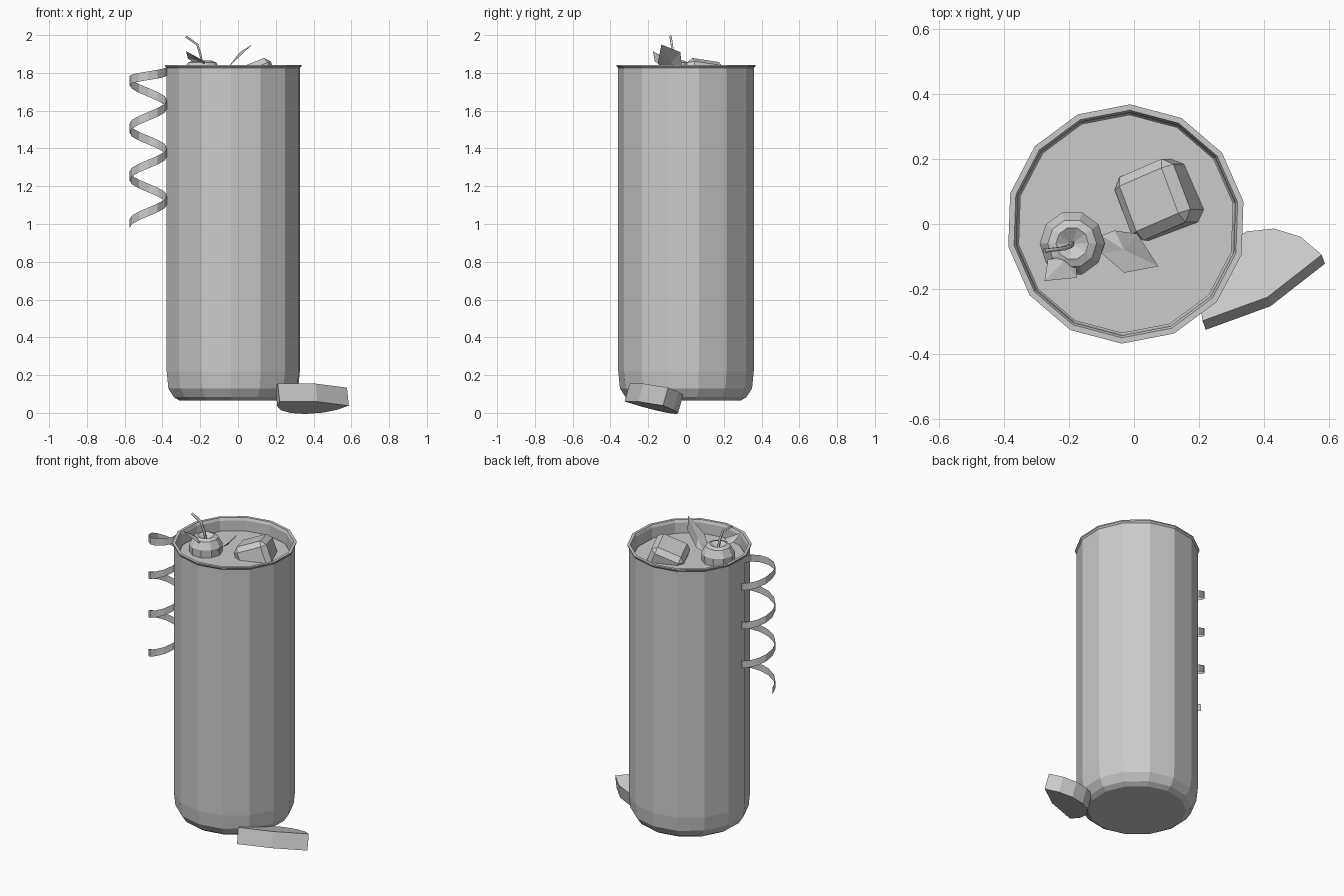
import bpy, bmesh
from math import sin, cos, pi, radians
from mathutils import Vector, Matrix

cube = bpy.data.objects.get("Cube")
if cube:
    bpy.data.objects.remove(cube, do_unlink=True)

grey = bpy.data.materials.new("plain_grey")
grey.use_nodes = True
tone = (0.6, 0.6, 0.6, 1)
grey.diffuse_color = tone
grey.node_tree.nodes["Principled BSDF"].inputs["Base Color"].default_value = tone


def add_object(name, bm, solid=True):
    if solid:
        bmesh.ops.recalc_face_normals(bm, faces=bm.faces)
    mesh = bpy.data.meshes.new(name)
    bm.to_mesh(mesh)
    bm.free()
    mesh.materials.append(grey)
    obj = bpy.data.objects.new(name, mesh)
    bpy.context.collection.objects.link(obj)
    return obj


def lathe(name, profile, sides, centre, turn=0.0):
    """Revolve (radius, height) points; points on the axis become poles."""
    bm = bmesh.new()
    rings = []
    for r, z in profile:
        count = sides if r else 1
        rings.append([bm.verts.new((centre[0] + r * cos(turn + 2 * pi * i / sides),
                                    centre[1] + r * sin(turn + 2 * pi * i / sides), z))
                      for i in range(count)])
    for a, b in zip(rings, rings[1:]):
        for i in range(sides):
            j = (i + 1) % sides
            quad = [a[i % len(a)], a[j % len(a)], b[j % len(b)], b[i % len(b)]]
            bm.faces.new(list(dict.fromkeys(quad)))
    return add_object(name, bm)


# Tall tumbler with rounded foot, thin lip and inner wall
middle = (-0.025, 0)
turn = radians(88)
lathe("glass", [(0, .065), (.29, .065), (.32, .083), (.35, .13), (.359, .22),
                (.359, 1.825), (.368, 1.835), (.368, 1.842), (.35, 1.842),
                (.343, 1.825), (.34, .2), (.28, .1), (0, .1)], 14, middle, turn)
lathe("drink", [(0, .11), (.27, .11), (.336, .22), (.336, 1.76), (0, 1.76)],
      14, middle, turn)

# Ice cube, tilted and half sunk
bm = bmesh.new()
bmesh.ops.create_cube(bm, size=0.21)
bmesh.ops.bevel(bm, geom=bm.edges[:], offset=0.03, segments=1, affect='EDGES', profile=0.5)
bm.transform(Matrix.Translation((0.085, 0.075, 1.745))
             @ Matrix.Rotation(radians(-22), 4, 'Y') @ Matrix.Rotation(radians(22), 4, 'Z'))
add_object("ice_cube", bm)

# Cherry with a dimple
lathe("cherry", [(0, 1.835), (.05, 1.865), (.075, 1.855), (.1, 1.81),
                 (.098, 1.76), (.07, 1.70), (0, 1.68)], 10, (-0.19, -0.06))

# Bent cherry stem
curve = bpy.data.curves.new("cherry_stem", 'CURVE')
curve.dimensions = '3D'
curve.bevel_depth = 0.008
curve.bevel_resolution = 0
curve.use_fill_caps = True
path = [(-.19, -.06, 1.835), (-.197, -.068, 1.89), (-.215, -.075, 1.95), (-.275, -.082, 1.992)]
spline = curve.splines.new('POLY')
spline.points.add(len(path) - 1)
for point, co in zip(spline.points, path):
    point.co = (*co, 1)
curve.materials.append(grey)
bpy.context.collection.objects.link(bpy.data.objects.new("cherry_stem", curve))


# Folded leaves beside the cherry: outline fanned around a lower midpoint
def leaf(name, fold, outline):
    bm = bmesh.new()
    hub = bm.verts.new(fold)
    rim = [bm.verts.new(p) for p in outline]
    for i in range(len(rim)):
        bm.faces.new((hub, rim[i], rim[(i + 1) % len(rim)]))
    add_object(name, bm)


leaf("leaf_left", (-.215, -.115, 1.865),
     [(-.18, -.09, 1.82), (-.265, -.11, 1.875), (-.275, -.175, 1.915), (-.175, -.165, 1.86)])
leaf("leaf_right", (-.03, -.08, 1.85),
     [(-.1, -.09, 1.79), (-.1, -.035, 1.80), (-.06, -.02, 1.82), (.01, -.03, 1.91),
      (.075, -.13, 1.95), (-.03, -.15, 1.85)])

# Peel twist: a flat helical ribbon hanging beside the glass
bm = bmesh.new()
steps, turns = 12, 3.5
half = steps // 2
previous = None
for i in range(int(steps * turns) + 1):
    angle = -2 * pi * i / steps
    if i < half:
        z = 1.81 - 0.05 * i / half
    else:
        z = 1.76 - 0.253 * (i - half) / steps
    x, y = -0.475 + 0.1 * cos(angle), -0.07 + 0.1 * sin(angle)
    pair = [bm.verts.new((x, y, z + d)) for d in (-0.023, 0.023)]
    if previous:
        bm.faces.new((previous[0], pair[0], pair[1], previous[1]))
    previous = pair
add_object("peel_twist", bm, solid=False)

# Fruit wedge leaning at the foot of the glass
bm = bmesh.new()
hub = Vector((0.41, -0.225))
flat = [hub] + [hub + 0.212 * Vector((cos(a), sin(a)))
                for a in (radians(38 + 162 * i / 7) for i in range(8))]
top = [Vector((p.x, p.y, 0.155 + 0.1 * (p.x - hub.x) - 0.29 * (p.y - hub.y))) for p in flat]
drop = Vector((-0.1, 0.29, 1)).normalized() * 0.1
upper = [bm.verts.new(p) for p in top]
lower = [bm.verts.new(p - drop) for p in top]
bm.faces.new(upper)
bm.faces.new(lower[::-1])
for i in range(len(upper)):
    j = (i + 1) % len(upper)
    bm.faces.new((upper[i], lower[i], lower[j], upper[j]))
add_object("fruit_wedge", bm)
